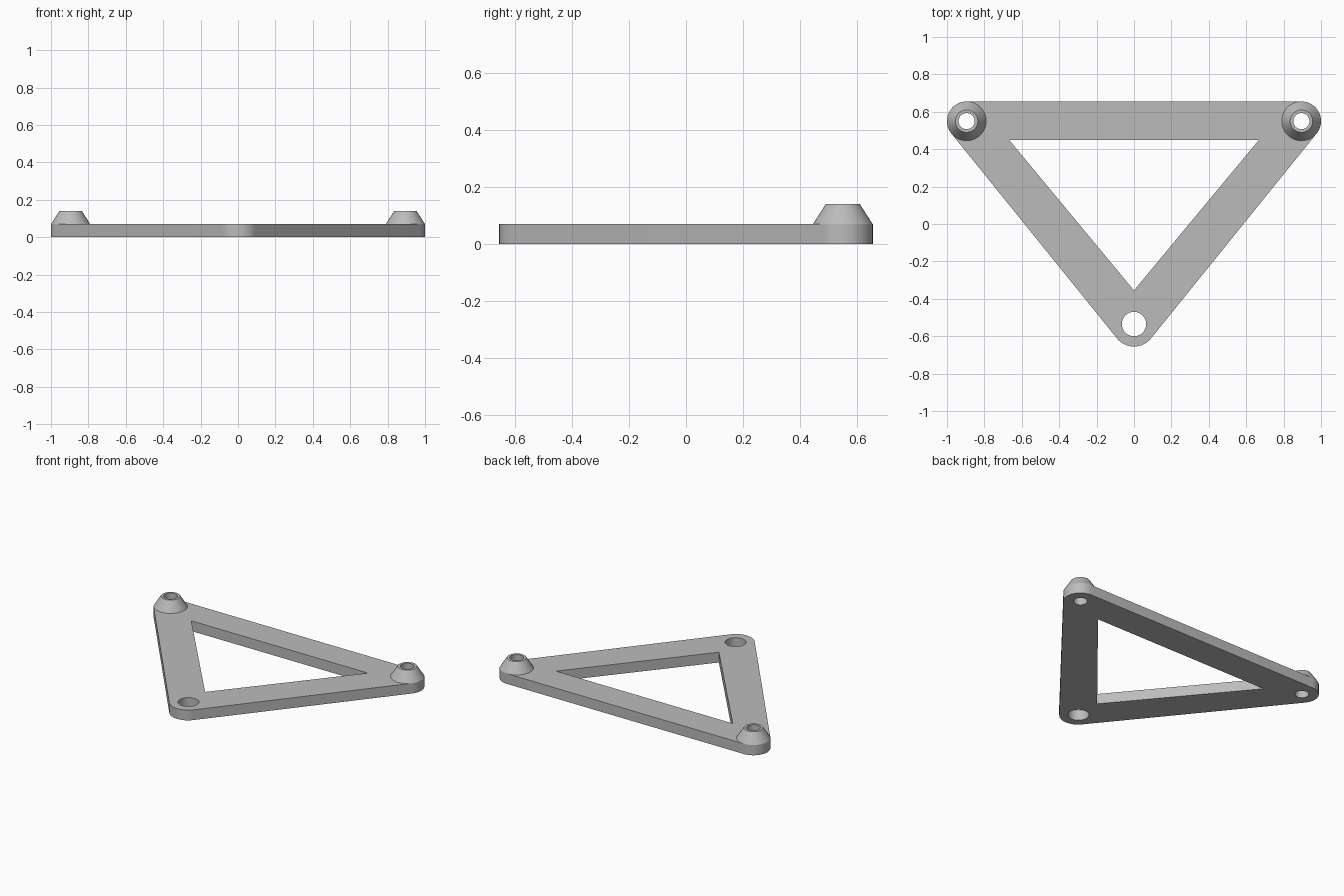
import bpy
import bmesh
from math import cos, sin, radians, atan2, degrees, pi

cube = bpy.data.objects.get("Cube")
if cube:
    bpy.data.objects.remove(cube, do_unlink=True)

THICK = 0.07          # plate thickness
TOP = 0.14            # top of the bosses
BX, BY = 0.895, 0.55  # boss centres
FY = -0.538           # centre of the front eye
R_BACK, R_FRONT = 0.105, 0.117
BORE, FRONT_BORE = 0.043, 0.065

grey = bpy.data.materials.new("plain grey")
grey.use_nodes = True
colour = (0.5, 0.5, 0.5, 1)
grey.diffuse_color = colour
grey.node_tree.nodes["Principled BSDF"].inputs["Base Color"].default_value = colour


def arc(cx, cy, r, start, end, steps):
    """Points along an arc, angles in degrees."""
    angles = [radians(start + (end - start) * i / steps) for i in range(steps + 1)]
    return [(cx + r * cos(a), cy + r * sin(a)) for a in angles]


def circle(cx, cy, r, steps=48):
    return arc(cx, cy, r, 0, 360, steps)[:-1]


def smooth(obj):
    bpy.ops.object.select_all(action='DESELECT')
    obj.select_set(True)
    bpy.context.view_layer.objects.active = obj
    bpy.ops.object.shade_smooth_by_angle(angle=radians(30))


def plate(name, loops):
    """Fill nested outlines and extrude them up from the ground."""
    curve = bpy.data.curves.new(name, 'CURVE')
    curve.dimensions = '2D'
    curve.fill_mode = 'BOTH'
    curve.extrude = THICK / 2
    for pts in loops:
        spline = curve.splines.new('POLY')
        spline.points.add(len(pts) - 1)
        for point, (x, y) in zip(spline.points, pts):
            point.co = (x, y, THICK / 2, 1)
        spline.use_cyclic_u = True
    temp = bpy.data.objects.new(name + " outline", curve)
    bpy.context.collection.objects.link(temp)
    mesh = bpy.data.meshes.new_from_object(
        temp.evaluated_get(bpy.context.evaluated_depsgraph_get()))
    bpy.data.objects.remove(temp, do_unlink=True)
    bm = bmesh.new()
    bm.from_mesh(mesh)
    bmesh.ops.remove_doubles(bm, verts=bm.verts, dist=0.0001)
    # sit the plate exactly on the ground
    low = min(v.co.z for v in bm.verts)
    bmesh.ops.translate(bm, verts=bm.verts, vec=(0, 0, -low))
    bmesh.ops.recalc_face_normals(bm, faces=bm.faces)
    bm.to_mesh(mesh)
    bm.free()
    mesh.name = name
    mesh.materials.clear()
    mesh.materials.append(grey)
    obj = bpy.data.objects.new(name, mesh)
    bpy.context.collection.objects.link(obj)
    smooth(obj)


def boss(name, x):
    """Hollow cone turned around a vertical axis."""
    profile = [(R_BACK, THICK), (0.06, TOP), (BORE, TOP), (BORE, THICK)]
    bm = bmesh.new()
    verts = [bm.verts.new((r, 0, z)) for r, z in profile]
    edges = [bm.edges.new(pair) for pair in zip(verts, verts[1:])]
    bmesh.ops.spin(bm, geom=verts + edges, cent=(0, 0, 0), axis=(0, 0, 1),
                   angle=2 * pi, steps=48, use_merge=True)
    bmesh.ops.remove_doubles(bm, verts=bm.verts, dist=0.0001)
    bmesh.ops.recalc_face_normals(bm, faces=bm.faces)
    # the cone wall must face outwards
    wall = max(bm.faces, key=lambda f: f.calc_center_median().xy.length)
    if wall.normal.z < 0:
        bmesh.ops.reverse_faces(bm, faces=bm.faces)
    mesh = bpy.data.meshes.new(name)
    bm.to_mesh(mesh)
    bm.free()
    mesh.materials.append(grey)
    obj = bpy.data.objects.new(name, mesh)
    obj.location = (x, BY, 0)
    bpy.context.collection.objects.link(obj)
    smooth(obj)


# Triangular frame: rounded outline, open middle and three bores
lean = degrees(atan2(BX, BY - FY))
outline = (arc(BX, BY, R_BACK, -lean, 90, 24)
           + arc(-BX, BY, R_BACK, 90, 180 + lean, 24)
           + arc(0, FY, R_FRONT, 180 + lean, 360 - lean, 24))
opening = [(-0.668, 0.45), (0.668, 0.45), (0, -0.355)]
plate("triangle_frame", [outline, opening, circle(0, -0.535, FRONT_BORE),
                         circle(BX, BY, BORE), circle(-BX, BY, BORE)])

# Bosses on the two back corners
boss("left_boss", BX)
boss("right_boss", -BX)
